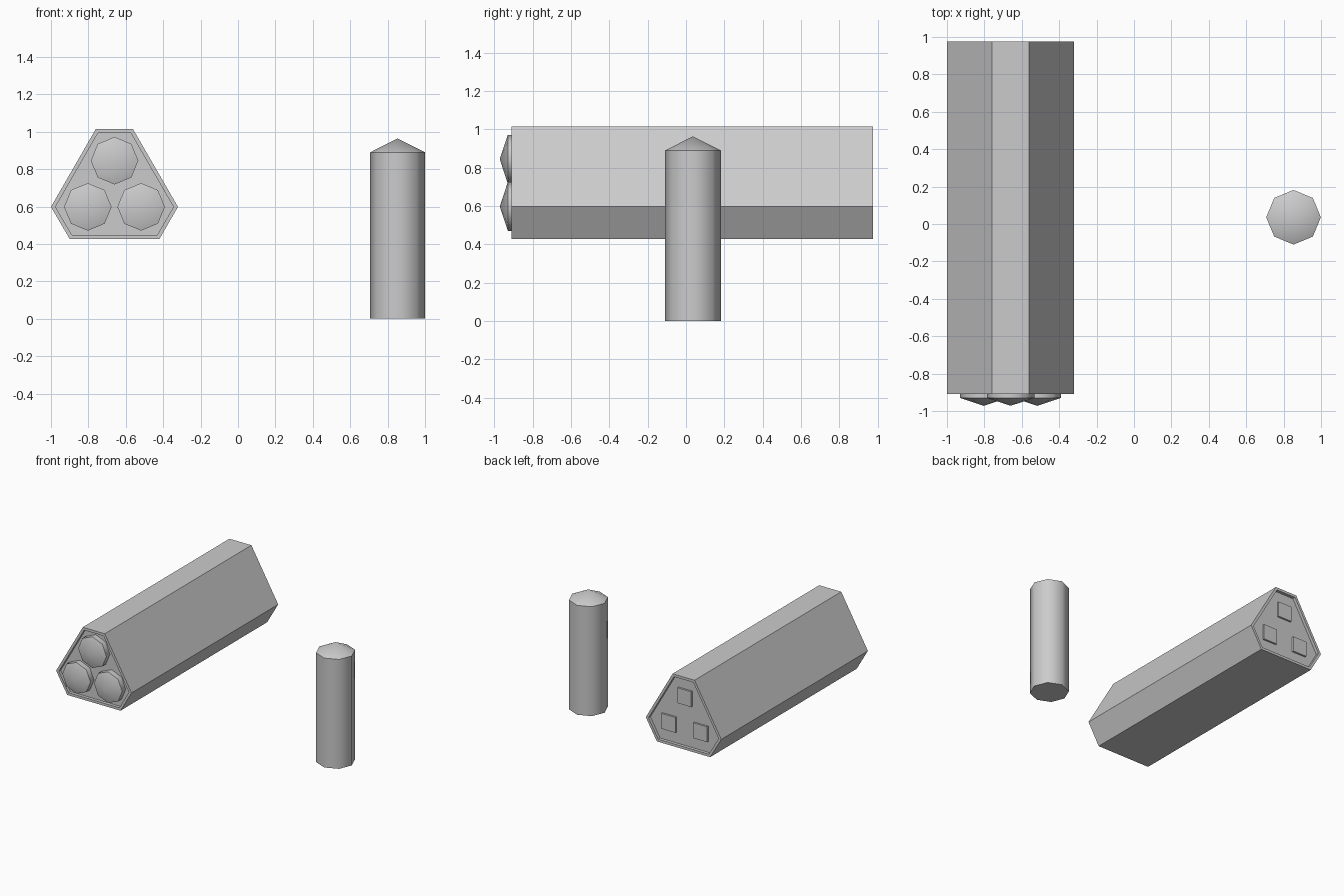
import bpy, bmesh, math
from mathutils import Matrix, Vector

if "Cube" in bpy.data.objects:
    bpy.data.objects.remove(bpy.data.objects["Cube"])

Y0, Y1, DEPTH = -0.91, 0.975, 0.025


def finish(bm, name, smooth=False):
    bmesh.ops.recalc_face_normals(bm, faces=bm.faces[:])
    me = bpy.data.meshes.new(name)
    bm.to_mesh(me)
    bm.free()
    ob = bpy.data.objects.new(name, me)
    bpy.context.collection.objects.link(ob)
    if smooth:
        bpy.ops.object.select_all(action='DESELECT')
        ob.select_set(True)
        bpy.context.view_layer.objects.active = ob
        bpy.ops.object.shade_smooth_by_angle(angle=math.radians(50))
    return ob


def capped_tube(name, radius, length, tip, base, open_forward=False):
    """Eight-sided cylinder with a shallow cone on its end."""
    bm = bmesh.new()
    rings = []
    for z in (0, length):
        rings.append([bm.verts.new((radius * math.cos(i * math.pi / 4),
                                    radius * math.sin(i * math.pi / 4), z)) for i in range(8)])
    apex = bm.verts.new((0, 0, length + tip))
    bm.faces.new(rings[0][::-1])
    for i in range(8):
        j = (i + 1) % 8
        bm.faces.new((rings[0][i], rings[0][j], rings[1][j], rings[1][i]))
        bm.faces.new((rings[1][i], rings[1][j], apex))
    if open_forward:
        bm.transform(Matrix.Rotation(math.pi / 2, 4, 'X'))
    ob = finish(bm, name, True)
    ob.location = base
    return ob


# Pod casing: six-sided tube with recessed panels at both ends
profile = [(-0.76, 1.015), (-0.562, 1.015), (-0.321, 0.598),
           (-0.42, 0.427), (-0.90, 0.427), (-1.0, 0.598)]
bm = bmesh.new()
face = bm.faces.new([bm.verts.new((x, Y0, z)) for x, z in profile])
ext = bmesh.ops.extrude_face_region(bm, geom=[face], use_keep_orig=True)
bmesh.ops.translate(bm, vec=(0, Y1 - Y0, 0),
                    verts=[g for g in ext['geom'] if isinstance(g, bmesh.types.BMVert)])
bmesh.ops.recalc_face_normals(bm, faces=bm.faces[:])
bm.normal_update()
ends = [f for f in bm.faces if abs(f.normal.y) > 0.9]
bmesh.ops.inset_individual(bm, faces=ends, thickness=0.024)
bmesh.ops.inset_individual(bm, faces=ends, thickness=0, depth=-DEPTH)
finish(bm, "pod_casing")

# Three noses in front and three square blocks at the back
for i, (x, z) in enumerate([(-0.66, 0.845), (-0.803, 0.598), (-0.518, 0.598)]):
    start = Y0 + DEPTH
    capped_tube(f"pod_nose_{i + 1}", 0.127, start + 0.93, 0.042, (x, start, z), True)
    bm = bmesh.new()
    bmesh.ops.create_cube(bm, size=1)
    bmesh.ops.scale(bm, vec=(0.125, 0.03, 0.125), verts=bm.verts[:])
    bmesh.ops.translate(bm, vec=Vector((x, Y1 - DEPTH, z)), verts=bm.verts[:])
    finish(bm, f"rear_block_{i + 1}")

# Separate upright tube
capped_tube("upright_tube", 0.146, 0.89, 0.074, (0.853, 0.036, 0))
